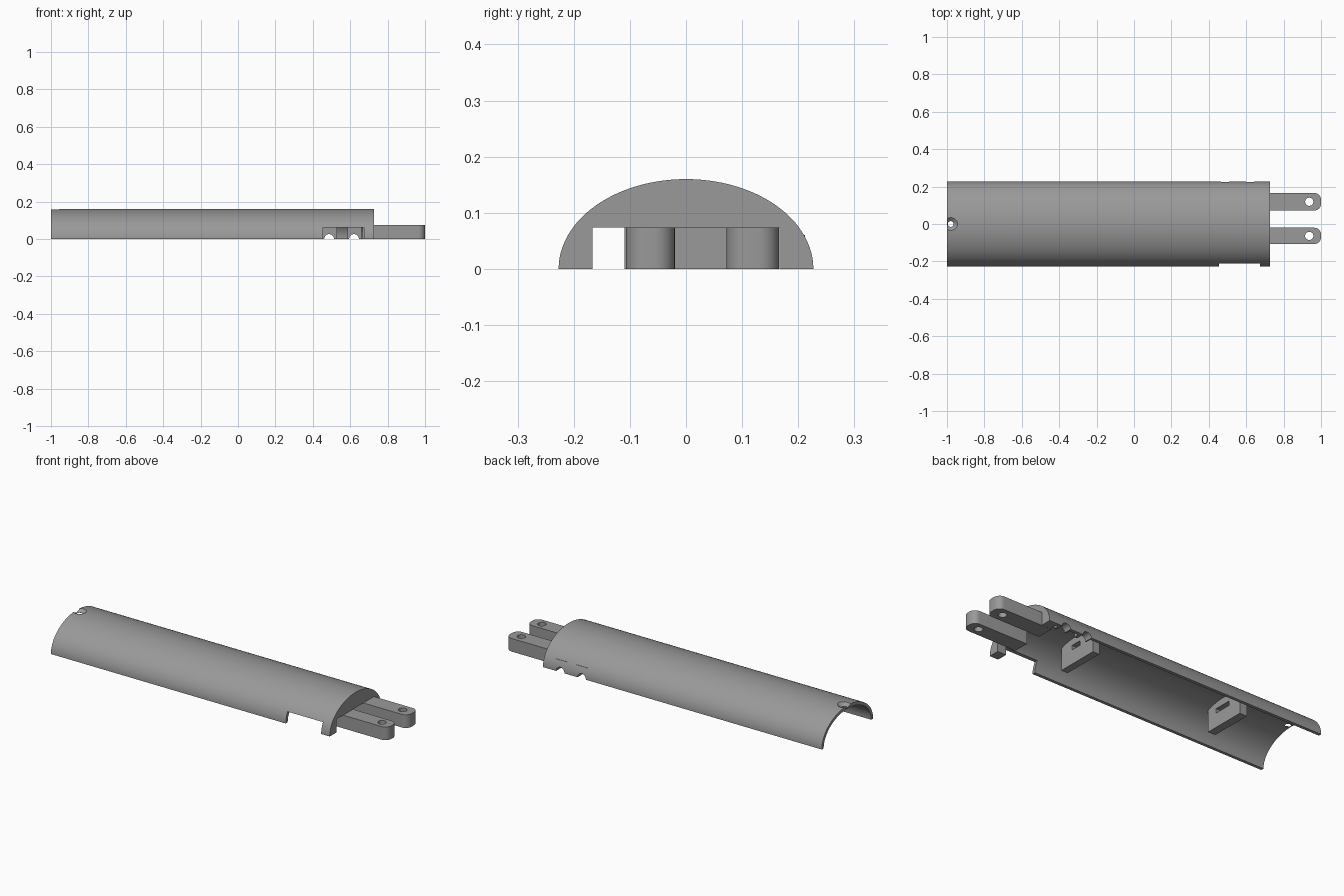
import bpy, bmesh, math
from mathutils import Matrix

if "Cube" in bpy.data.objects:
    bpy.data.objects.remove(bpy.data.objects["Cube"])

grey = bpy.data.materials.new("plain grey")
grey.diffuse_color = (0.32, 0.32, 0.32, 1)
grey.use_nodes = True
grey.node_tree.nodes["Principled BSDF"].inputs["Base Color"].default_value = grey.diffuse_color

RY, RZ, WALL = 0.227, 0.16, 0.017      # outer half-ellipse and wall
X0, X1 = -1.0, 0.727                   # shell ends


def prism(name, pts, axis, lo, hi):
    """Extrude a 2D outline: axis 'x' takes (y, z) points, axis 'z' takes (x, y)."""
    bm = bmesh.new()
    put = (lambda p, t: (t, *p)) if axis == 'x' else (lambda p, t: (*p, t))
    face = bm.faces.new([bm.verts.new(put(p, lo)) for p in pts])
    ext = bmesh.ops.extrude_face_region(bm, geom=[face])
    verts = [v for v in ext["geom"] if isinstance(v, bmesh.types.BMVert)]
    bmesh.ops.translate(bm, verts=verts, vec=put((0, 0), hi - lo))
    bmesh.ops.recalc_face_normals(bm, faces=bm.faces)
    return finish(name, bm)


def finish(name, bm):
    me = bpy.data.meshes.new(name)
    bm.to_mesh(me)
    bm.free()
    me.materials.append(grey)
    ob = bpy.data.objects.new(name, me)
    bpy.context.collection.objects.link(ob)
    return ob


def box(name, x, y, z):
    return prism(name, [(x[0], y[0]), (x[1], y[0]), (x[1], y[1]), (x[0], y[1])], 'z', *z)


def cone(name, r1, r2, depth, loc, along_y=False):
    bm = bmesh.new()
    bmesh.ops.create_cone(bm, cap_ends=True, segments=32, radius1=r1, radius2=r2, depth=depth)
    rot = Matrix.Rotation(math.pi / 2, 4, 'X') if along_y else Matrix()
    bm.transform(Matrix.Translation(loc) @ rot)
    return finish(name, bm)


def cut(ob, *cutters):
    for c in cutters:
        m = ob.modifiers.new("cut", 'BOOLEAN')
        m.operation, m.solver, m.object = 'DIFFERENCE', 'EXACT', c
        bpy.context.view_layer.objects.active = ob
        bpy.ops.object.modifier_apply(modifier=m.name)
        bpy.data.objects.remove(c)


def ellipse(ry, rz, a0=0.0, a1=math.pi, n=64):
    return [(ry * math.cos(a0 + (a1 - a0) * i / n), rz * math.sin(a0 + (a1 - a0) * i / n))
            for i in range(n + 1)]


# Half-elliptical shell, open underneath
inner = ellipse(RY - WALL, RZ - WALL)
shell = prism("shell", ellipse(RY, RZ) + inner[::-1], 'x', X0, X1)
cut(shell,
    box("side_notch", (0.455, 0.674), (-0.3, -0.12), (-0.05, 0.06)),
    cone("screw_hole", 0.015, 0.015, 0.2, (-0.98, 0, 0.15)),
    cone("countersink", 0.015, 0.04, 0.02, (-0.98, 0, 0.153)))

# Clip blocks on the inside of the back wall, with round notches through the wall
clips = [box("clip_block", (x - 0.035, x + 0.04), (0.18, 0.212), (0.0, 0.06))
         for x in (0.49, 0.62)]
for ob in [shell] + clips:
    cut(ob, *[cone("cable_notch", 0.026, 0.026, 0.2, (x, 0.2, 0), True) for x in (0.487, 0.62)])

# End wall with a wide low opening
end_wall = prism("end_wall", ellipse(RY - 0.001, RZ - 0.001), 'x', 0.674, X1)
cut(end_wall, box("opening", (0.6, 0.8), (-0.167, 0.167), (-0.05, 0.074)))

# Two prongs with rounded tips and pivot holes
for side, (ya, yb) in (("front", (-0.107, -0.02)), ("back", (0.072, 0.166))):
    r = 0.036
    tip = [(1 - r + r * math.cos(a), c + r * math.sin(a))
           for c, start in ((ya + r, -90), (yb - r, 0))
           for a in [math.radians(start + 90 * i / 8) for i in range(9)]]
    prong = prism(side + "_prong", [(0.665, ya)] + tip + [(0.665, yb)], 'z', 0, 0.0735)
    cut(prong, cone("pivot_hole", 0.022, 0.022, 0.3, (0.937, (ya + yb) / 2, 0.04)))

# Inner bulkheads that reach up to the shell, each with a slot
ry, rz = RY - WALL + 0.002, RZ - WALL + 0.002
arc = ellipse(ry, rz, math.acos(0.13 / ry), math.acos(-0.11 / ry), 24)
for name, x, t, w in (("front_bulkhead", 0.37, 0.04, 0.03), ("rear_bulkhead", -0.564, 0.045, 0.05)):
    wall = prism(name, [(0.13, 0)] + arc + [(-0.11, 0)], 'x', x - t, x)
    cut(wall, box("slot", (x - 0.1, x + 0.1), (-w, w), (0.08, 0.105)))

# Smooth curved surfaces, keep hard edges
bpy.ops.object.select_all(action='DESELECT')
for ob in bpy.context.collection.objects:
    ob.select_set(True)
    bpy.context.view_layer.objects.active = ob
bpy.ops.object.shade_smooth_by_angle(angle=math.radians(30))
